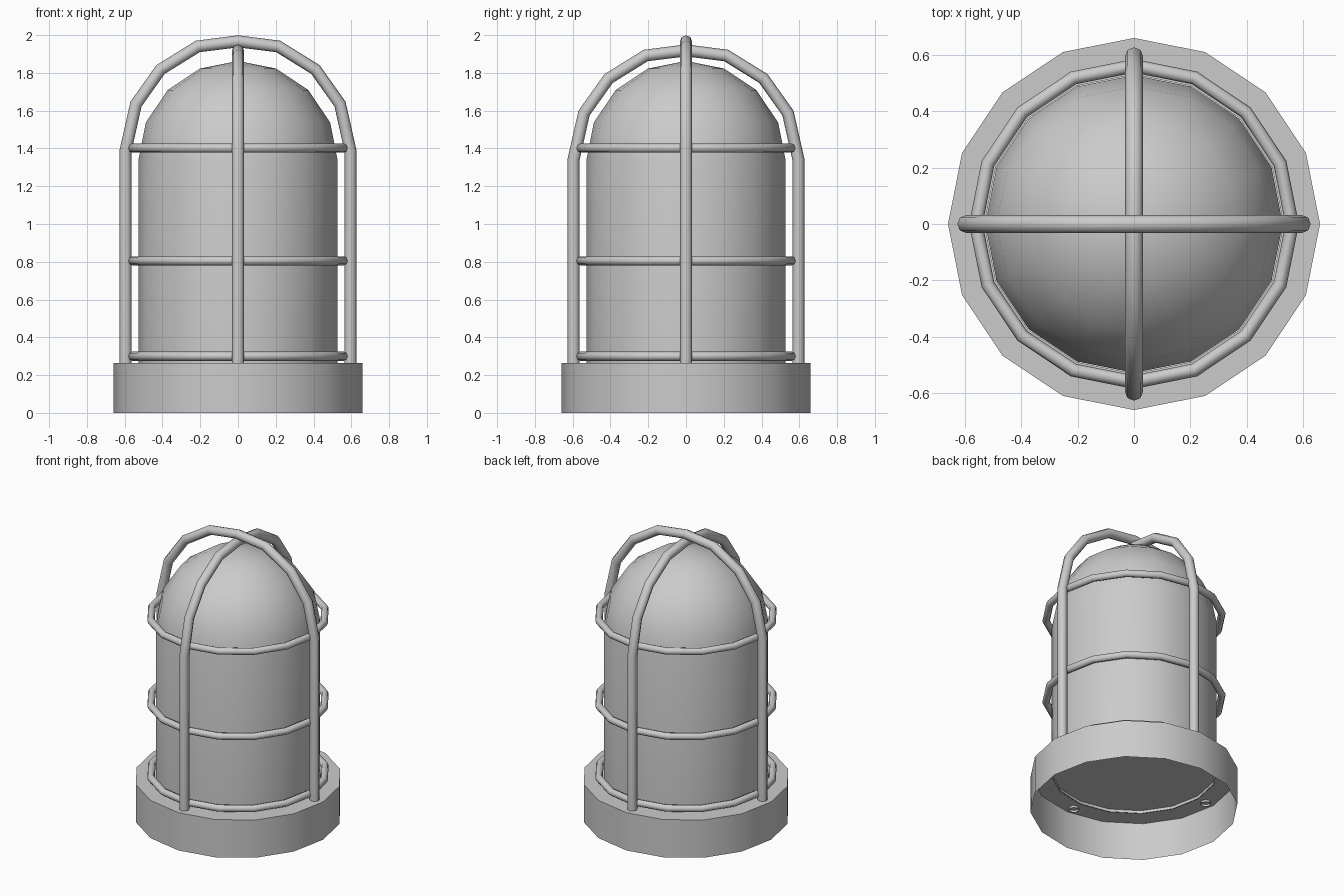
import bpy, bmesh
from math import radians, sin, cos, pi

if "Cube" in bpy.data.objects:
    bpy.data.objects.remove(bpy.data.objects["Cube"])

SIDES = 16


def smooth(ob):
    bpy.ops.object.select_all(action='DESELECT')
    ob.select_set(True)
    bpy.context.view_layer.objects.active = ob
    bpy.ops.object.shade_smooth_by_angle(angle=radians(50))


def lathe(name, profile):
    """Revolve (radius, z) points about z; radius 0 closes to a pole."""
    bm = bmesh.new()
    rings = []
    for r, z in profile:
        if r == 0:
            rings.append([bm.verts.new((0, 0, z))] * SIDES)
        else:
            rings.append([bm.verts.new((r * cos(2 * pi * i / SIDES), r * sin(2 * pi * i / SIDES), z))
                          for i in range(SIDES)])
    for a, b in zip(rings, rings[1:]):
        for i in range(SIDES):
            j = (i + 1) % SIDES
            bm.faces.new(dict.fromkeys((a[i], a[j], b[j], b[i])))
    me = bpy.data.meshes.new(name)
    bm.to_mesh(me)
    bm.free()
    ob = bpy.data.objects.new(name, me)
    bpy.context.collection.objects.link(ob)
    smooth(ob)
    return ob


def arch(name, drop, along_y):
    """Cage hoop: two straight legs joined by a faceted arc."""
    half = [(0.595, 0.25), (0.595, 1.39 - drop), (0.54, 1.635 - drop),
            (0.41, 1.818 - drop), (0.213, 1.94 - drop)]
    path = half + [(0, 1.967 - drop)] + [(-x, z) for x, z in reversed(half)]
    cu = bpy.data.curves.new(name, 'CURVE')
    cu.dimensions = '3D'
    cu.bevel_depth = 0.032
    cu.bevel_resolution = 2
    sp = cu.splines.new('POLY')
    sp.points.add(len(path) - 1)
    for p, (u, z) in zip(sp.points, path):
        p.co = (0, u, z, 1) if along_y else (u, 0, z, 1)
    ob = bpy.data.objects.new(name, cu)
    bpy.context.collection.objects.link(ob)
    bpy.ops.object.select_all(action='DESELECT')
    ob.select_set(True)
    bpy.context.view_layer.objects.active = ob
    bpy.ops.object.convert(target='MESH')
    smooth(bpy.context.object)


# Hollow base collar, open underneath
lathe("base_collar", [(0.66, 0), (0.66, 0.265), (0.53, 0.265)])

# Globe: cylinder with a hemispherical dome and a slightly recessed floor
R, ZC = 0.528, 1.335
dome = [(R * cos(radians(a)), ZC + R * sin(radians(a))) for a in (0, 22.5, 45, 67.5)]
lathe("globe", [(R, 0.265)] + dome + [(0, ZC + R)])
lathe("globe_floor", [(0, 0.285), (R, 0.285)])

# Horizontal guard rings
for i, z in enumerate((0.30, 0.805, 1.402)):
    bpy.ops.mesh.primitive_torus_add(major_segments=SIDES, minor_segments=8,
                                     major_radius=0.561, minor_radius=0.024, location=(0, 0, z))
    ring = bpy.context.object
    ring.name = f"guard_ring_{i + 1}"
    smooth(ring)

# Crossed guard hoops, one passing over the other
arch("guard_hoop_upper", 0, False)
arch("guard_hoop_lower", 0.048, True)
